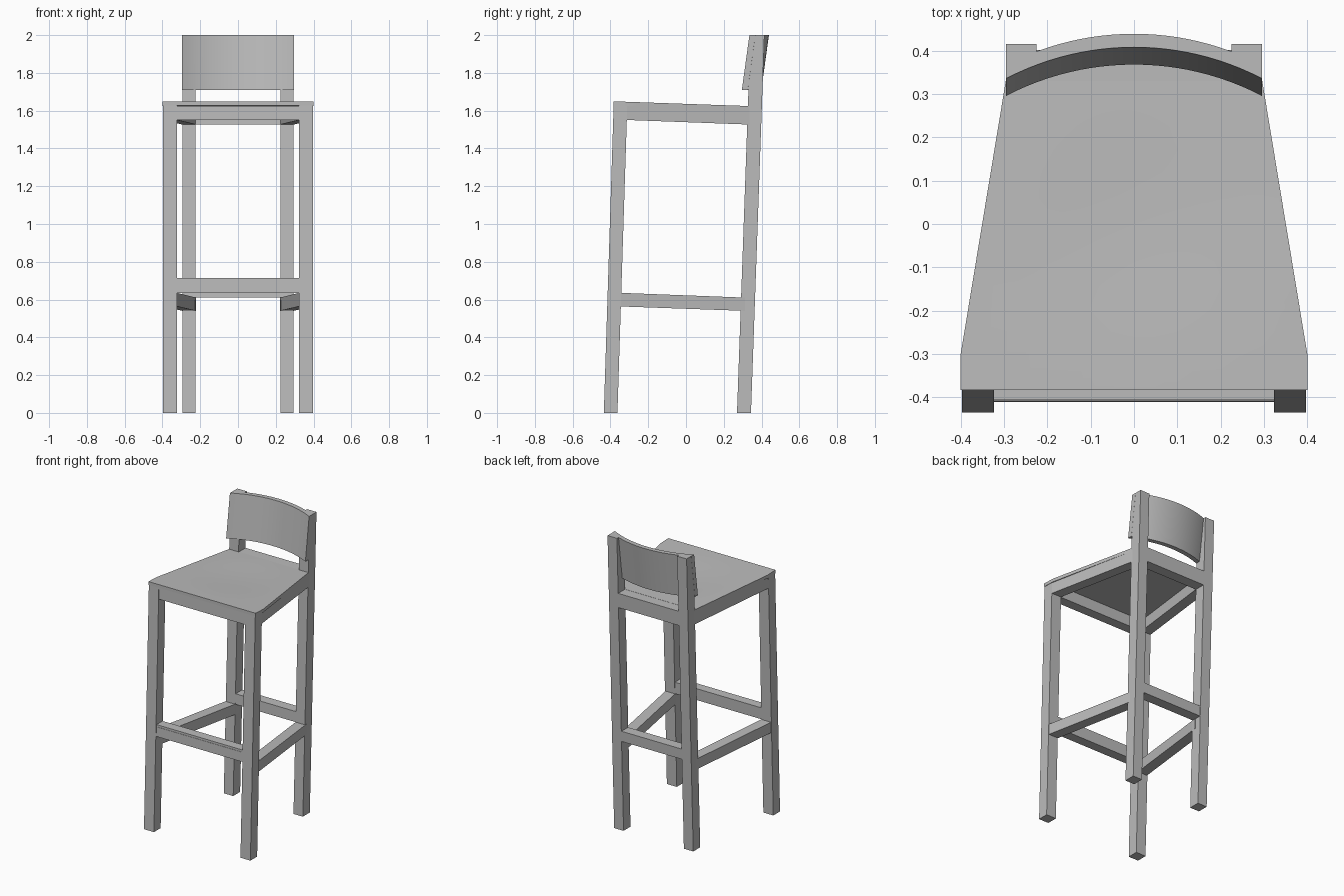
import bpy
import bmesh
import math

cube = bpy.data.objects.get("Cube")
if cube:
    bpy.data.objects.remove(cube, do_unlink=True)

grey = bpy.data.materials.new("light grey")
grey.use_nodes = True
COLOR = (0.5, 0.5, 0.5, 1.0)
grey.diffuse_color = COLOR
grey.node_tree.nodes["Principled BSDF"].inputs["Base Color"].default_value = COLOR


def loft(name, loops, smooth=False):
    """Skin a row of equal closed loops and cap both ends."""
    bm = bmesh.new()
    rings = [[bm.verts.new(p) for p in loop] for loop in loops]
    n = len(rings[0])
    for a, b in zip(rings, rings[1:]):
        for i in range(n):
            j = (i + 1) % n
            bm.faces.new((a[i], a[j], b[j], b[i]))
    bm.faces.new(rings[0])
    bm.faces.new(rings[-1])
    bmesh.ops.recalc_face_normals(bm, faces=bm.faces)
    mesh = bpy.data.meshes.new(name)
    bm.to_mesh(mesh)
    bm.free()
    mesh.materials.append(grey)
    obj = bpy.data.objects.new(name, mesh)
    bpy.context.collection.objects.link(obj)
    if smooth:
        bpy.ops.object.select_all(action='DESELECT')
        obj.select_set(True)
        bpy.context.view_layer.objects.active = obj
        bpy.ops.object.shade_smooth_by_angle(angle=math.radians(25))
    return obj


def flat(x0, x1, y0, y1, z):
    """Horizontal rectangle."""
    return [(x0, y0, z), (x1, y0, z), (x1, y1, z), (x0, y1, z)]


def front_y(z):
    return -0.435 + 0.032 * z      # front face of the front legs


def back_y(z):
    return 0.27 + 0.0355 * z       # front face of the back legs


def seat_z(y):
    return 1.636 - 0.035 * y       # seat slopes down to the back


def rest_y(x, z):
    """Front face of the curved, reclined backrest."""
    r = 0.64
    return 0.408 - (r - math.sqrt(r * r - x * x)) - 0.138 * (2.0 - z)


# Legs and side rails, mirrored left and right
for side, s in (("left", 1), ("right", -1)):
    fx, bx = (0.323 * s, 0.397 * s), (0.225 * s, 0.295 * s)
    zt = 1.632
    loft("front_leg_" + side, [
        flat(*fx, front_y(z), front_y(z) + 0.072, z) for z in (0, zt)])
    loft("back_leg_" + side, [
        flat(*bx, back_y(z), back_y(z) + 0.074, z) for z in (0, 1.712)])
    # upper part of the back leg, cut to the backrest curve
    upper = []
    for z in (1.712, 2.0):
        back = back_y(z) + 0.074
        upper.append([(bx[0], rest_y(bx[0], z) + 0.006, z),
                      (bx[1], rest_y(bx[1], z) + 0.006, z),
                      (bx[1], back, z), (bx[0], back, z)])
    loft("back_leg_top_" + side, upper)

    # seat apron and lower stretcher, running inward towards the back
    for name, ends in (
            ("side_apron_", ((-0.32, 0.397, 1.551, 1.63), (0.35, 0.293, 1.526, 1.61))),
            ("side_stretcher_", ((-0.36, 0.396, 0.564, 0.636), (0.32, 0.294, 0.54, 0.61)))):
        loft(name + side, [
            [(s * x, y, z0), (s * (x - 0.072), y, z0),
             (s * (x - 0.072), y, z1), (s * x, y, z1)]
            for y, x, z0, z1 in ends])

# Cross rails: name, half width, leg face function, bottom, top, depth, recess
for name, w, face, z0, z1, depth, recess in (
        ("front_apron", 0.33, front_y, 1.551, 1.626, 0.07, 0.003),
        ("back_apron", 0.23, back_y, 1.526, 1.61, 0.074, 0.0),
        ("front_stretcher", 0.33, front_y, 0.636, 0.70, 0.07, 0.004),
        ("foot_plate", 0.33, front_y, 0.70, 0.714, 0.07, 0.006),
        ("back_stretcher", 0.23, back_y, 0.61, 0.68, 0.072, 0.002)):
    loft(name, [flat(-w, w, face(z) + recess, face(z) + depth, z)
                for z in (z0, z1)])


# Seat: tapered board with a very shallow dish on top
def half_width(y):
    return 0.40 if y < -0.30 else 0.40 - 0.165 * (y + 0.30)


N = 16
rows = [-0.383, -0.34] + [-0.30 + i * 0.0525 for i in range(13)]
loops = []
for y in rows:
    w = half_width(y)
    top = []
    for i in range(N + 1):
        u = 2 * i / N - 1
        d = min(1.0, math.hypot(u / 0.9, (y - 0.0) / 0.32))
        top.append((u * w, y, seat_z(y) - 0.006 * (1 - d * d) ** 2))
    zb = seat_z(y) - 0.022
    loops.append(top + [(w, y, zb), (-w, y, zb)])
loft("seat", loops, smooth=True)

# Tongue of the seat between the back legs
loft("seat_back_edge", [
    flat(-0.23, 0.23, 0.32, back_y(z) + 0.074, z) for z in (1.60, 1.6235)])

# Backrest: curved board, leaning back
loops = []
for i in range(25):
    x = 0.2955 * (2 * i / 24 - 1)
    loops.append([(x, rest_y(x, z) + t, z)
                  for z, t in ((1.71, 0), (2.0, 0), (2.0, 0.031), (1.71, 0.031))])
loft("backrest", loops, smooth=True)
